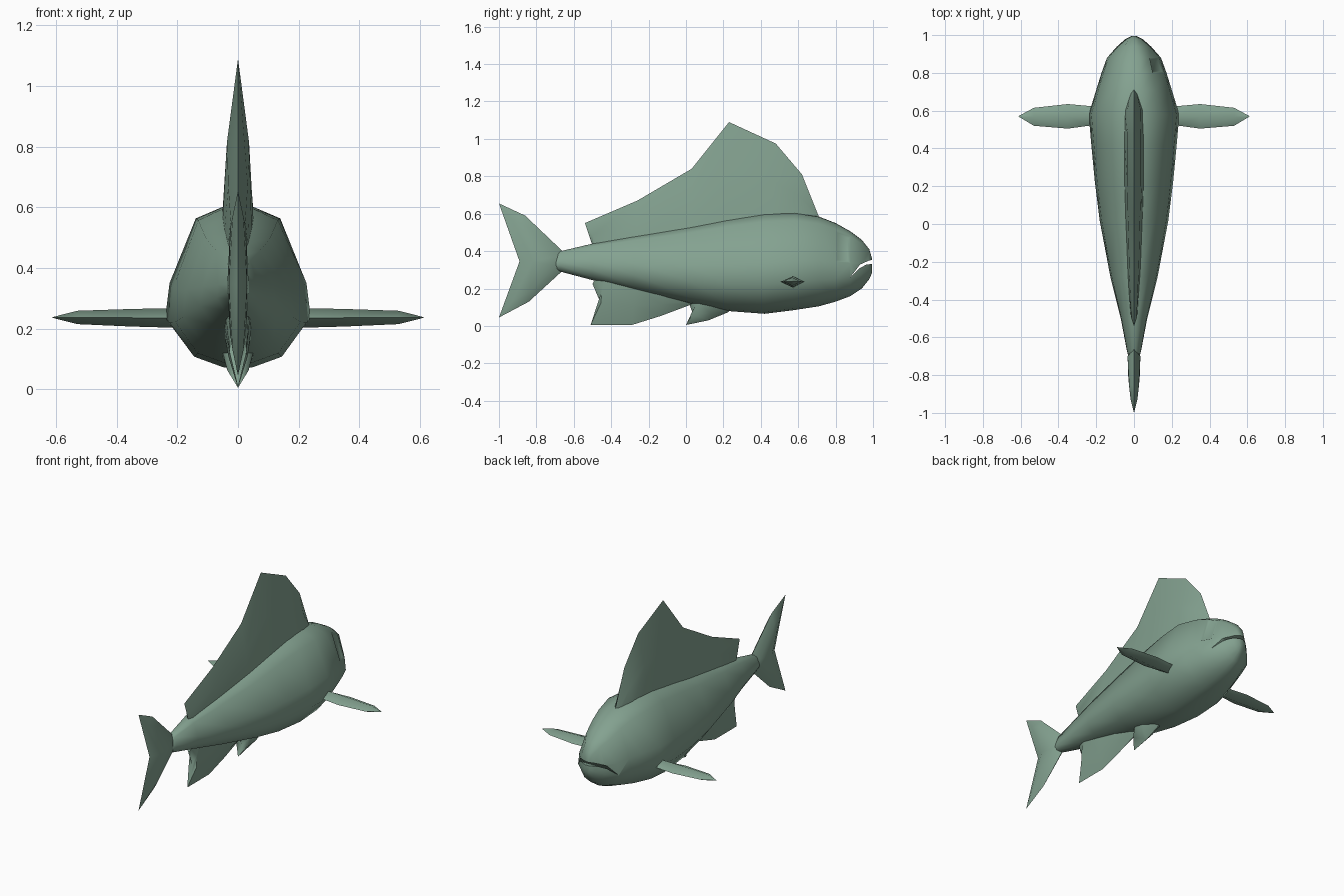
import bpy, bmesh
from mathutils import Vector

if "Cube" in bpy.data.objects:
    bpy.data.objects.remove(bpy.data.objects["Cube"])

green = bpy.data.materials.new("sea_green")
green.diffuse_color = (0.23, 0.36, 0.28, 1)
green.use_nodes = True
green.node_tree.nodes["Principled BSDF"].inputs["Base Color"].default_value = green.diffuse_color


def finish(name, bm, angle=1.0):
    bmesh.ops.remove_doubles(bm, verts=bm.verts, dist=0.0005)
    bmesh.ops.recalc_face_normals(bm, faces=bm.faces)
    me = bpy.data.meshes.new(name)
    bm.to_mesh(me)
    bm.free()
    me.materials.append(green)
    ob = bpy.data.objects.new(name, me)
    bpy.context.collection.objects.link(ob)
    bpy.ops.object.select_all(action='DESELECT')
    ob.select_set(True)
    bpy.context.view_layer.objects.active = ob
    if angle:
        bpy.ops.object.shade_smooth_by_angle(angle=angle)
    return ob


def loft(rings):
    """Closed rings joined in sequence and capped at both ends."""
    bm = bmesh.new()
    rows = [[bm.verts.new(p) for p in r] for r in rings]
    n = len(rows[0])
    for a, b in zip(rows, rows[1:]):
        for i in range(n):
            j = (i + 1) % n
            bm.faces.new((a[i], a[j], b[j], b[i]))
    bm.faces.new(rows[0])
    bm.faces.new(rows[-1])
    return bm


def blade(name, edge, base, half, mid=0.5, mid_half=0.7):
    """Fin on the centre plane: thick at the base line, sharp at the outer edge."""
    rings = []
    for (ey, ez), (by, bz), h in zip(edge, base, half):
        my, mz = by + (ey - by) * mid, bz + (ez - bz) * mid
        rings.append([(0, ey, ez), (h * mid_half, my, mz), (h, by, bz),
                      (-h, by, bz), (-h * mid_half, my, mz)])
    return finish(name, loft(rings))


# Body: one cross-section scaled along the length (y, top, bottom, half width)
section = [(0, 1), (.2, .995), (.58, .92), (.94, .51), (1, .29), (.64, .08), (.22, .015), (0, 0)]
section += [(-x, z) for x, z in section[-2:0:-1]]
stations = [(-.76, .345, .325, .012), (-.67, .40, .29, .038), (-.5, .44, .245, .07),
            (-.28, .48, .19, .125), (.02, .53, .12, .182), (.22, .57, .08, .207),
            (.42, .60, .065, .226), (.58, .605, .085, .24), (.71, .585, .105, .2),
            (.80, .55, .13, .172), (.88, .505, .16, .143), (.94, .46, .20, .09),
            (.98, .41, .25, .045), (.995, .36, .285, .015)]
bm = loft([[(x * w, y, b + z * (t - b)) for x, z in section] for y, t, b, w in stations])
# Shallow eye sockets
for s in (-1, 1):
    target = Vector((s * .12, .85, .40))
    f = min(bm.faces, key=lambda q: (q.calc_center_median() - target).length)
    bmesh.ops.inset_individual(bm, faces=[f], thickness=.018, depth=-.008)
body = finish("body", bm)

# Mouth: curved wedge cut through the snout
mouth = [(.88, .262), (.93, .31), (.965, .328), (1.03, .335), (1.03, .362), (.975, .348), (.93, .328)]
cutter = finish("mouth_cutter", loft([[(x, y, z) for y, z in mouth] for x in (-.3, .3)]), 0)
cutter.hide_render = True
cutter.hide_set(True)
cut = body.modifiers.new("mouth", 'BOOLEAN')
cut.object = cutter
cut.operation = 'DIFFERENCE'
cut.solver = 'EXACT'

# Tall dorsal fin
blade("dorsal_fin",
      [(.71, .585), (.62, .81), (.48, .975), (.23, 1.09), (.03, .84), (-.26, .67), (-.54, .55), (-.50, .43)],
      [(.69, .56), (.60, .57), (.46, .57), (.23, .54), (.03, .50), (-.26, .45), (-.46, .42), (-.49, .41)],
      [.02, .048, .052, .052, .046, .035, .02, .01])

# Underside fins
blade("anal_fin",
      [(.03, .115), (-.13, .055), (-.29, .005), (-.51, .005), (-.46, .13), (-.50, .225)],
      [(.02, .15), (-.13, .18), (-.27, .21), (-.40, .24), (-.44, .25), (-.48, .26)],
      [.03, .045, .045, .04, .035, .02])
blade("pelvic_fin",
      [(.23, .075), (.12, .03), (0, .005), (.035, .07), (.02, .11)],
      [(.21, .10), (.14, .11), (.07, .12), (.05, .125), (.04, .13)],
      [.03, .05, .05, .04, .03])

# Forked tail: sharp outline around a thick inner spine
outline = [(-.66, .40), (-.86, .59), (-1, .655), (-.89, .345), (-1, .045), (-.84, .13), (-.66, .295)]
spine = [(-.70, .37), (-.85, .53), (-.93, .57), (-.82, .345), (-.93, .13), (-.84, .18), (-.70, .32)]
thick = [.034, .026, .018, .030, .018, .026, .034]
bm = bmesh.new()
rim = [bm.verts.new((0, y, z)) for y, z in outline]
for s in (-1, 1):
    row = [bm.verts.new((s * t, y, z)) for (y, z), t in zip(spine, thick)]
    n = len(row)
    for i in range(n):
        j = (i + 1) % n
        bm.faces.new((rim[i], rim[j], row[j], row[i]))
    # upper lobe, lower lobe and root panel
    for ids in ((0, 1, 3), (1, 2, 3), (3, 4, 5), (3, 5, 6), (0, 3, 6)):
        bm.faces.new([row[i] for i in ids])
finish("tail_fin", bm)

# Side fins: diamond section tapering to a point (x, back y, front y, low z, high z)
spans = [(.17, .53, .62, .203, .268), (.24, .52, .625, .204, .267), (.35, .505, .635, .207, .265),
         (.53, .52, .615, .215, .259), (.612, .569, .571, .236, .238)]
for side, s in (("left", -1), ("right", 1)):
    rings = [[(s * x, a, (l + h) / 2), (s * x, (a + b) / 2, h),
              (s * x, b, (l + h) / 2), (s * x, (a + b) / 2, l)] for x, a, b, l, h in spans]
    finish(side + "_side_fin", loft(rings), 1.2)
